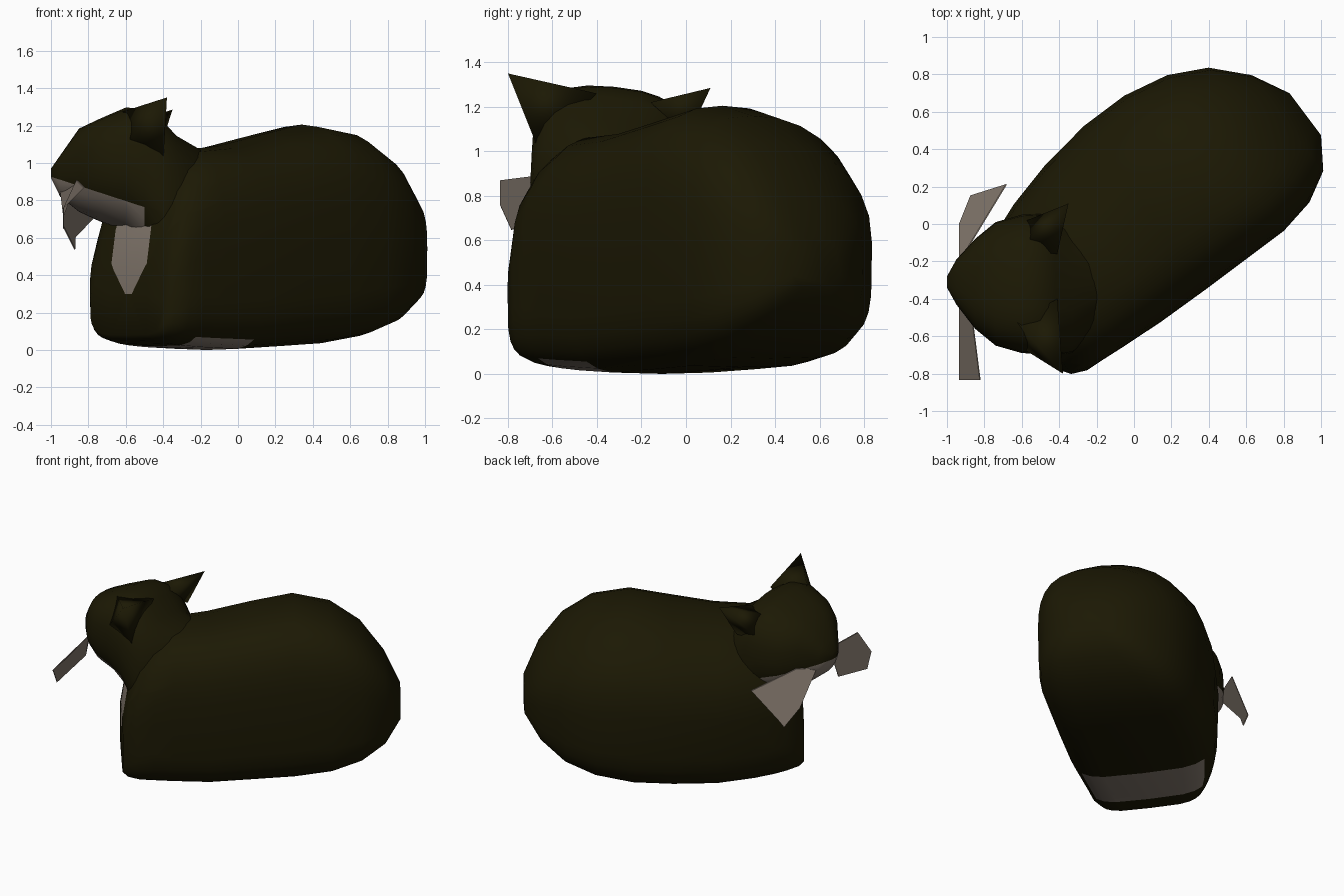
import bpy, bmesh, math
from mathutils import Vector

if "Cube" in bpy.data.objects:
    bpy.data.objects.remove(bpy.data.objects["Cube"])


def material(name, rgb):
    m = bpy.data.materials.new(name)
    m.diffuse_color = (*rgb, 1)
    m.use_nodes = True
    m.node_tree.nodes["Principled BSDF"].inputs["Base Color"].default_value = m.diffuse_color
    return m


DARK = material("dark olive fur", (0.0115, 0.0095, 0.0012))
CREAM = material("cream fur", (0.23, 0.19, 0.155))


def finish(name, bm, mats, smooth=True, rule=None):
    bmesh.ops.recalc_face_normals(bm, faces=bm.faces)
    bm.normal_update()
    for f in bm.faces:
        f.smooth = smooth
        if rule:
            f.material_index = 1 if rule(f.calc_center_median(), f.normal) else 0
    me = bpy.data.meshes.new(name)
    bm.to_mesh(me)
    bm.free()
    for m in mats:
        me.materials.append(m)
    ob = bpy.data.objects.new(name, me)
    bpy.context.collection.objects.link(ob)
    return ob


def world(u, v, z):
    """Body frame: u runs along the back, v across it."""
    return Vector((0.8 * u - 0.6 * v, 0.6 * u + 0.8 * v, z))


def along(c):
    return 0.8 * c.x + 0.6 * c.y


def across(c):
    return -0.6 * c.x + 0.8 * c.y


def loft(sections, place, n, e_low, e_top, lean=0):
    """Rounded sections: (position, side centre, half width, bottom, top)."""
    bm = bmesh.new()
    rings = []
    for p, c, w, z0, z1 in sections:
        ring = []
        for i in range(n):
            a = 2 * math.pi * i / n
            ca, sa = math.cos(a), math.sin(a)
            e = e_top if sa > 0 else e_low
            s = math.copysign(abs(ca) ** (2 / e), ca)
            t = math.copysign(abs(sa) ** (2 / e), sa)
            side = c + w * (s + lean * max(t, 0) ** 2)
            ring.append(bm.verts.new(place(p, side, (z0 + z1) / 2 + (z1 - z0) / 2 * t)))
        rings.append(ring)
    for a, b in zip(rings, rings[1:]):
        for i in range(n):
            j = (i + 1) % n
            bm.faces.new((a[i], a[j], b[j], b[i]))
    bm.faces.new(rings[0])
    bm.faces.new(rings[-1])
    return bm


def cut(bm, point, normal, where):
    """Split the chosen faces along a plane so colours meet on a clean edge."""
    faces = [f for f in bm.faces if where(f.calc_center_median())]
    geom = set(faces)
    for f in faces:
        geom.update(f.edges)
        geom.update(f.verts)
    bmesh.ops.bisect_plane(bm, geom=list(geom), plane_co=point, plane_no=normal)


def hull(name, pts):
    bm = bmesh.new()
    vs = [bm.verts.new(p) for p in pts]
    bmesh.ops.convex_hull(bm, input=vs)
    finish(name, bm, [DARK])


def plate(name, pts, mat, offset):
    """Thin polygon with a little thickness."""
    bm = bmesh.new()
    f = bm.faces.new([bm.verts.new(p) for p in pts])
    new = bmesh.ops.extrude_face_region(bm, geom=[f])["geom"]
    verts = [g for g in new if isinstance(g, bmesh.types.BMVert)]
    bmesh.ops.translate(bm, verts=verts, vec=offset)
    finish(name, bm, [mat], False)


# Loaf-shaped body with a V-shaped cream chest and a pale band underneath
body = [(-0.785, -0.06, 0.33, 0.08, 0.45), (-0.75, -0.06, 0.38, 0.05, 0.68),
        (-0.67, -0.05, 0.425, 0.03, 0.90), (-0.58, -0.03, 0.45, 0.02, 1.00),
        (-0.45, -0.01, 0.48, 0.01, 1.07), (-0.20, 0.015, 0.52, 0.0, 1.09),
        (0.10, 0.035, 0.545, 0.015, 1.15), (0.37, 0.035, 0.545, 0.03, 1.205),
        (0.62, 0.01, 0.52, 0.07, 1.16), (0.82, -0.02, 0.45, 0.14, 1.03),
        (0.98, -0.06, 0.32, 0.25, 0.83), (1.085, -0.08, 0.14, 0.39, 0.61)]
bm = loft(body, world, 28, 4.6, 2.35, -0.2)
front = lambda c: along(c) < -0.60
for side in (-1, 1):
    cut(bm, world(-0.7, -0.07 + side * 0.03, 0.3), world(0, side, -0.8), front)
    cut(bm, world(-0.7, -0.07 + side * 0.16, 0.3), world(0, side, 0), front)
cut(bm, (0, 0, 0.3), (0, 0, 1), front)
finish("body", bm, [DARK, CREAM], rule=lambda c, n:
       (n.z < -0.8 and c.z < 0.06 and -0.6 < along(c) < -0.2) or
       (front(c) and c.z > 0.3 and n.z < 0.95
        and abs(across(c) + 0.07) < min(0.16, 0.03 + 0.8 * (c.z - 0.3))))

# Head pointing along -x, flowing back into the shoulders
head = [(-1.0, -0.31, 0.03, 0.92, 0.97), (-0.95, -0.31, 0.12, 0.82, 1.04),
        (-0.85, -0.32, 0.24, 0.74, 1.18), (-0.74, -0.32, 0.33, 0.69, 1.23),
        (-0.60, -0.32, 0.37, 0.64, 1.29), (-0.50, -0.32, 0.375, 0.54, 1.285),
        (-0.42, -0.33, 0.37, 0.40, 1.24), (-0.33, -0.34, 0.35, 0.28, 1.14),
        (-0.20, -0.30, 0.28, 0.30, 1.07), (-0.08, -0.22, 0.15, 0.50, 0.95)]
bm = loft(head, lambda p, s, z: Vector((p, s, z - 0.1 * (s + 0.32))), 28, 2.2, 2.7)
cut(bm, (-0.95, 0, 0.91), (0.13, 0, 0.4), lambda c: c.x < -0.4)
finish("head", bm, [DARK, CREAM], rule=lambda c, n:
       c.x < -0.5 and 0.13 * (c.x + 0.95) + 0.4 * (c.z - 0.91) < 0)

# Ears growing out of the top corners of the head
hull("left_ear", [(-0.38, -0.80, 1.35), (-0.63, -0.52, 1.27), (-0.62, -0.65, 1.08),
                  (-0.40, -0.66, 1.00), (-0.41, -0.40, 1.26)])
hull("right_ear", [(-0.35, 0.11, 1.285), (-0.62, -0.14, 1.20), (-0.62, 0.0, 1.07),
                   (-0.42, 0.01, 1.07), (-0.41, -0.16, 1.22)])

# Whisker plates
plate("left_whiskers", [(-0.95, -0.36, 0.88), (-0.86, -0.52, 0.91), (-0.82, -0.835, 0.87),
                        (-0.93, -0.835, 0.76), (-0.93, -0.785, 0.65), (-0.93, -0.45, 0.72)],
      CREAM, (-0.005, 0, -0.003))
plate("right_whiskers", [(-0.93, -0.20, 0.88), (-0.85, -0.07, 0.90), (-0.68, 0.21, 0.80),
                         (-0.87, 0.15, 0.60), (-0.87, 0.10, 0.54), (-0.93, 0.0, 0.66)],
      CREAM, (-0.005, 0.003, -0.003))
